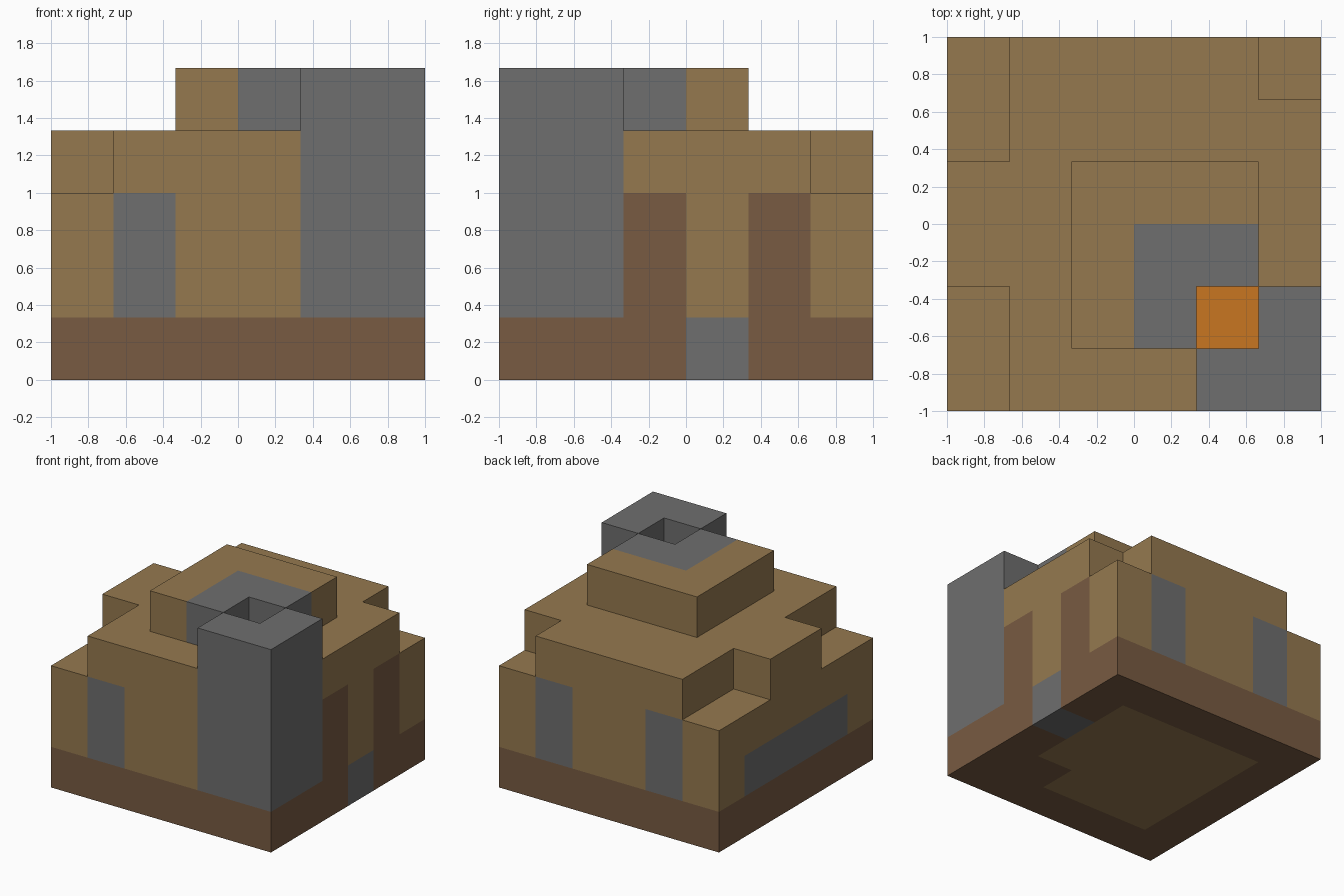
import bpy
import bmesh
from mathutils import Vector

default = bpy.data.objects.get("Cube")
if default:
    bpy.data.objects.remove(default, do_unlink=True)

CELL = 1 / 3
SIDE = 6


def srgb(*rgb):
    """Convert 8-bit colour to linear values."""
    lin = [((c / 255 + 0.055) / 1.055) ** 2.4 for c in rgb]
    return (*lin, 1.0)


def material(name, colour):
    mat = bpy.data.materials.new(name)
    mat.use_nodes = True
    mat.diffuse_color = colour
    bsdf = mat.node_tree.nodes["Principled BSDF"]
    bsdf.inputs["Base Color"].default_value = colour
    bsdf.inputs["Roughness"].default_value = 0.9
    return mat


tan = material("tan planks", srgb(149, 121, 79))
brown = material("brown timber", srgb(120, 91, 66))
grey = material("grey stone", srgb(110, 110, 110))
orange = material("orange fire", srgb(200, 118, 33))

blocks = {}  # cell -> (part name, material)


def cells(xs, ys, zs):
    return [(x, y, z) for x in range(xs[0], xs[1] + 1)
            for y in range(ys[0], ys[1] + 1)
            for z in range(zs[0], zs[1] + 1)]


def fill(part, mat, xs, ys, zs):
    """Fill an inclusive range of cells, replacing what was there."""
    for c in cells(xs, ys, zs):
        blocks[c] = (part, mat)


def carve(xs, ys, zs):
    for c in cells(xs, ys, zs):
        blocks.pop(c, None)


# Foundation with plank floor and doorstep
fill("foundation", brown, (0, 5), (0, 5), (0, 0))
fill("floor", tan, (1, 4), (1, 4), (0, 0))
fill("foundation", brown, (4, 4), (1, 1), (0, 0))
fill("doorstep", grey, (5, 5), (3, 3), (0, 0))

# Walls and lower roof, with notched corners
fill("walls", tan, (0, 5), (0, 5), (1, 2))
fill("lower_roof", tan, (0, 5), (0, 5), (3, 3))
carve((0, 0), (0, 1), (3, 3))
carve((0, 0), (4, 5), (3, 3))
carve((5, 5), (5, 5), (3, 3))

# Upper roof
fill("upper_roof", tan, (2, 4), (1, 3), (4, 4))

# Door posts
for y in (2, 4):
    fill("door_posts", brown, (5, 5), (y, y), (1, 2))

# Windows
fill("front_window", grey, (1, 1), (0, 0), (1, 2))
for x in (1, 4):
    fill("back_windows", grey, (x, x), (5, 5), (1, 2))
fill("side_window", grey, (0, 0), (1, 4), (1, 1))

# Chimney: outer corner and inner lining around an open shaft
fill("chimney", grey, (4, 5), (0, 1), (1, 4))
for x, y in ((3, 1), (3, 2), (4, 2)):
    low = 1 if y == 1 or x == 4 else 4
    fill("chimney_lining", grey, (x, x), (y, y), (low, 4))
carve((4, 4), (1, 1), (1, 4))
fill("hearth_fire", orange, (4, 4), (1, 1), (1, 1))


def build_part(name):
    """Make one object from the exposed faces of a part's cells."""
    own = {c: m for c, (p, m) in blocks.items() if p == name}
    mats = list(dict.fromkeys(own.values()))
    bm = bmesh.new()
    for cell, mat in own.items():
        for axis in range(3):
            for sign in (-1, 1):
                n = Vector((0, 0, 0))
                n[axis] = sign
                if tuple(int(a + b) for a, b in zip(cell, n)) in blocks:
                    continue
                u = Vector((0, 0, 0))
                u[(axis + 1) % 3] = 1
                v = n.cross(u)
                mid = Vector(cell) + Vector((0.5, 0.5, 0.5)) + n / 2
                ring = [mid + (u * a + v * b) / 2
                        for a, b in ((-1, -1), (1, -1), (1, 1), (-1, 1))]
                face = bm.faces.new([bm.verts.new(p) for p in ring])
                face.material_index = mats.index(mat)
    bmesh.ops.remove_doubles(bm, verts=bm.verts, dist=0.001)
    bmesh.ops.dissolve_limit(bm, angle_limit=0.01, verts=bm.verts,
                             edges=bm.edges, delimit={'MATERIAL'})
    for vert in bm.verts:
        vert.co = (vert.co - Vector((SIDE / 2, SIDE / 2, 0))) * CELL
    mesh = bpy.data.meshes.new(name)
    bm.to_mesh(mesh)
    bm.free()
    for mat in mats:
        mesh.materials.append(mat)
    bpy.context.collection.objects.link(bpy.data.objects.new(name, mesh))


exposed = dict.fromkeys(part for part, _ in blocks.values())
for part in exposed:
    build_part(part)
